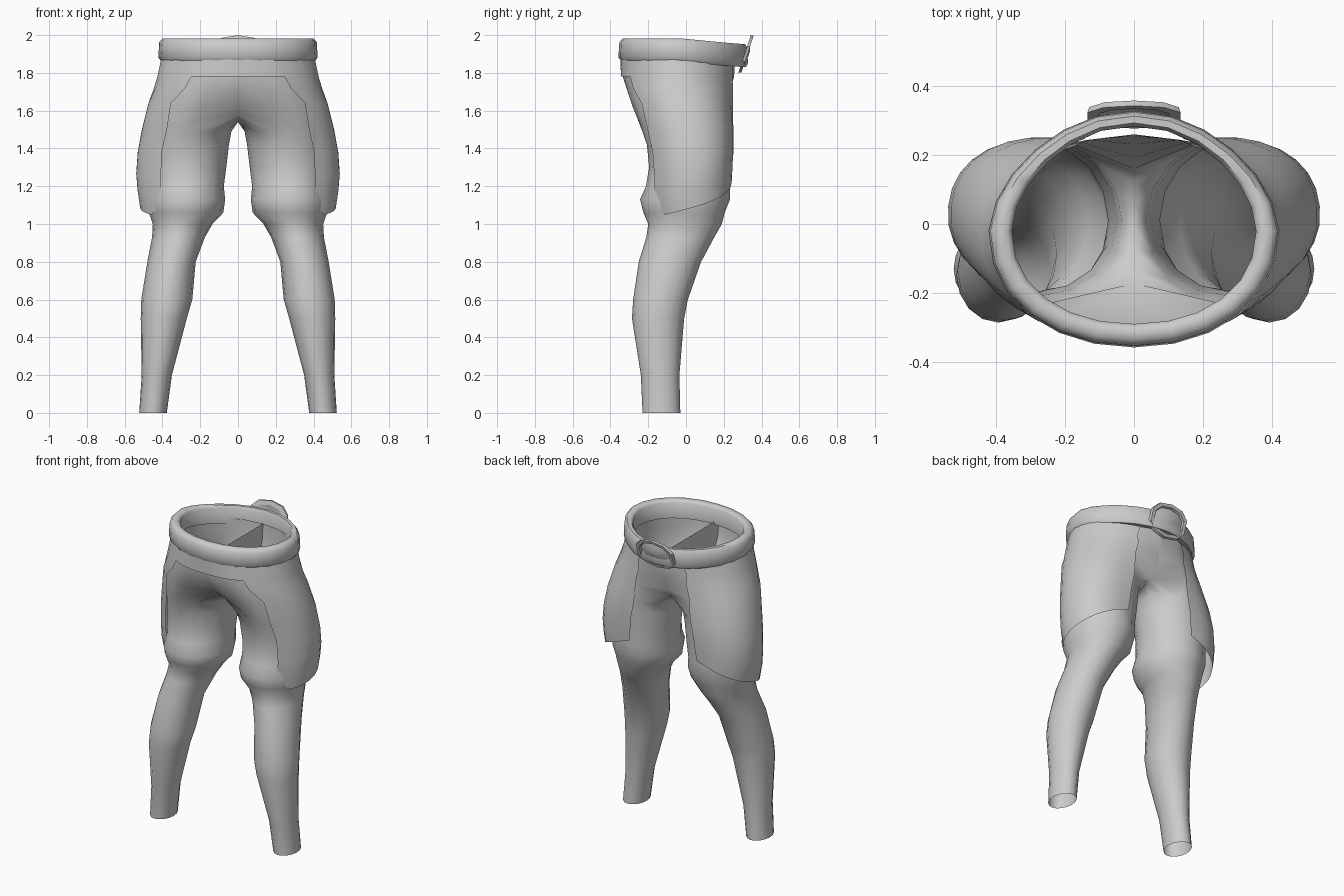
import bpy, bmesh
from math import cos, sin, pi, radians, copysign

cube = bpy.data.objects.get("Cube")
if cube:
    bpy.data.objects.remove(cube)

grey = bpy.data.materials.new("plain_grey")
grey.use_nodes = True
COLOUR = (0.6, 0.6, 0.6, 1)
grey.diffuse_color = COLOUR
grey.node_tree.nodes["Principled BSDF"].inputs["Base Color"].default_value = COLOUR


def loft(bm, rows, closed=True):
    """Join successive rows of vertices with quads."""
    for a, b in zip(rows, rows[1:]):
        n = min(len(a), len(b))
        wrap = closed and len(a) == len(b)
        for i in range(n if wrap else n - 1):
            j = (i + 1) % n
            bm.faces.new((a[i], a[j], b[j], b[i]))


def swell(value, power):
    """Signed power, squares up an ellipse when power is below one."""
    return copysign(abs(value) ** power, value)


def finish(bm, name, mirror=False, angle=50):
    bmesh.ops.recalc_face_normals(bm, faces=bm.faces)
    mesh = bpy.data.meshes.new(name)
    bm.to_mesh(mesh)
    bm.free()
    obj = bpy.data.objects.new(name, mesh)
    bpy.context.collection.objects.link(obj)
    mesh.materials.append(grey)
    if mirror:
        mod = obj.modifiers.new("Mirror", 'MIRROR')
        mod.use_clip = True
    bpy.ops.object.select_all(action='DESELECT')
    obj.select_set(True)
    bpy.context.view_layer.objects.active = obj
    bpy.ops.object.shade_smooth_by_angle(angle=radians(angle))


# Trousers: hip half-rings (z, cx, cy, rx, ry, half span, centre depth)
HIPS = [(1.88, 0, -.04, .40, .30, 90, 1), (1.78, .03, -.04, .385, .295, 93, 1),
        (1.70, .09, -.035, .345, .28, 98, .96), (1.62, .16, -.022, .295, .262, 104, .84)]
# Leg rings (z, cx, cy, rx, ry), the first one meets the crotch
LEGS = [(1.56, .2, -.008, .272, .25), (1.49, .255, .005, .22, .236),
        (1.42, .265, .015, .217, .222),
        (1.3, .275, .02, .213, .215), (1.2, .275, .01, .2, .222),
        (1.13, .275, -.005, .207, .238), (1.06, .275, -.01, .197, .215),
        (1.0, .293, -.005, .158, .195), (.93, .315, -.03, .14, .18),
        (.8, .352, -.085, .128, .165), (.6, .377, -.135, .135, .145),
        (.5, .393, -.148, .122, .138), (.2, .43, -.137, .08, .102),
        (0, .45, -.13, .073, .1)]
bm = bmesh.new()
rows = []
for z, cx, cy, rx, ry, span, depth in HIPS:
    row = []
    for i in range(11):
        a = radians(span * (i / 5 - 1))
        end = i in (0, 10)
        row.append(bm.verts.new((0 if end else cx + rx * cos(a),
                                 cy + ry * sin(a) * (depth if end else 1), z)))
    rows.append(row)
for k, (z, cx, cy, rx, ry) in enumerate(LEGS):
    row = []
    for i in range(16):
        a = radians(22.5 * (i - 5))
        x, y, h = cx + rx * cos(a), cy + ry * sin(a), z
        if k == 0 and i in (0, *range(10, 16)):
            x, y = 0, y * .72
            h = 1.54 + 1.2 * y * y
        row.append(bm.verts.new((x, y, h)))
    rows.append(row)
loft(bm, rows)
finish(bm, "trousers", True)

# Side flaps (z, cx, cy, rx, ry, start angle, end angle)
FLAP = [(1.88, 0, -.04, .407, .307, -58, 70), (1.78, .03, -.04, .398, .305, -57, 69),
        (1.72, .07, -.036, .375, .295, -56, 75), (1.64, .14, -.025, .335, .275, -50, 82),
        (1.5, .225, .005, .285, .246, -58, 93), (1.38, .26, .02, .272, .232, -58, 95),
        (1.25, .275, .025, .265, .222, -60, 97), (1.14, .28, .025, .252, .22, -60, 97),
        (1.045, .28, .03, .238, .212, -55, 97)]
bm = bmesh.new()
rows = []
for k, (z, cx, cy, rx, ry, a0, a1) in enumerate(FLAP):
    row = []
    square = 1 - .1 * min(1, k / 4)
    for i in range(13):
        t = i / 12
        a = radians(a0 + (a1 - a0) * t)
        power = square if a > 0 else 1
        rise = max(0, k - 5) / 3 * .19 * t ** 1.5
        if k == 8 and i == 0:
            rise = .05
        row.append(bm.verts.new((cx + rx * swell(cos(a), power),
                                 cy + ry * swell(sin(a), power), z + rise)))
    rows.append(row)
loft(bm, rows, False)
# Yoke joining the two flaps under the belt
yoke = []
for (z, cx, cy, rx, ry, a0, a1), flap_row in zip(FLAP[:2], rows):
    start = -90 - 150 * cx
    row = []
    for i in range(5):
        a = radians(start + (a0 - start) * i / 5)
        x = 0 if i == 0 else cx + rx * cos(a)
        row.append(bm.verts.new((x, cy + ry * sin(a), z)))
    yoke.append(row + flap_row[:1])
loft(bm, yoke, False)
finish(bm, "side_flaps", True)

# Belt: padded band that thins and dips towards the buckle
PROFILE = [(-.03, -.058), (-.033, .045), (-.018, .06), (.012, .06),
           (.03, .04), (.035, -.04), (.018, -.062)]
bm = bmesh.new()
rows = []
for i in range(24):
    a = 2 * pi * i / 24
    c, s = cos(a), sin(a)
    back = max(0, s)
    thick = 1 - .35 * back
    y = -.02 + (.295 * s + .03 * s ** 4 if s > 0 else -.303 * abs(s) ** .93)
    x = .387 * swell(c, .95) * (1 - .05 * back)
    mid = 1.922 - .03 * back
    rows.append([bm.verts.new((x + r * thick * c, y + r * thick * s, mid + h))
                 for r, h in PROFILE])
loft(bm, rows + rows[:1])
finish(bm, "belt")

# Buckle: tilted arched frame and a slightly raised plate
OUTLINE = [(1, .4), (.65, .85), (0, 1), (-.65, .85), (-1, .4),
           (-1, -.4), (-.65, -.85), (0, -1), (.65, -.85), (1, -.4)]


def buckle_row(bm, w, h, out):
    return [bm.verts.new((w * x, .318 + out + .33 * h * z, 1.9 + h * z))
            for x, z in OUTLINE]


bm = bmesh.new()
ring = [buckle_row(bm, w, h, out) for w, h, out in
        ((.135, .1, -.008), (.13, .097, .008), (.108, .078, .008), (.102, .073, -.008))]
loft(bm, ring + ring[:1])
finish(bm, "buckle_frame", angle=40)

bm = bmesh.new()
dome = [buckle_row(bm, w, h, out) for w, h, out in
        ((.106, .076, -.006), (.07, .05, .006), (.02, .015, .016))]
loft(bm, dome)
bm.faces.new(dome[-1])
finish(bm, "buckle_plate")
